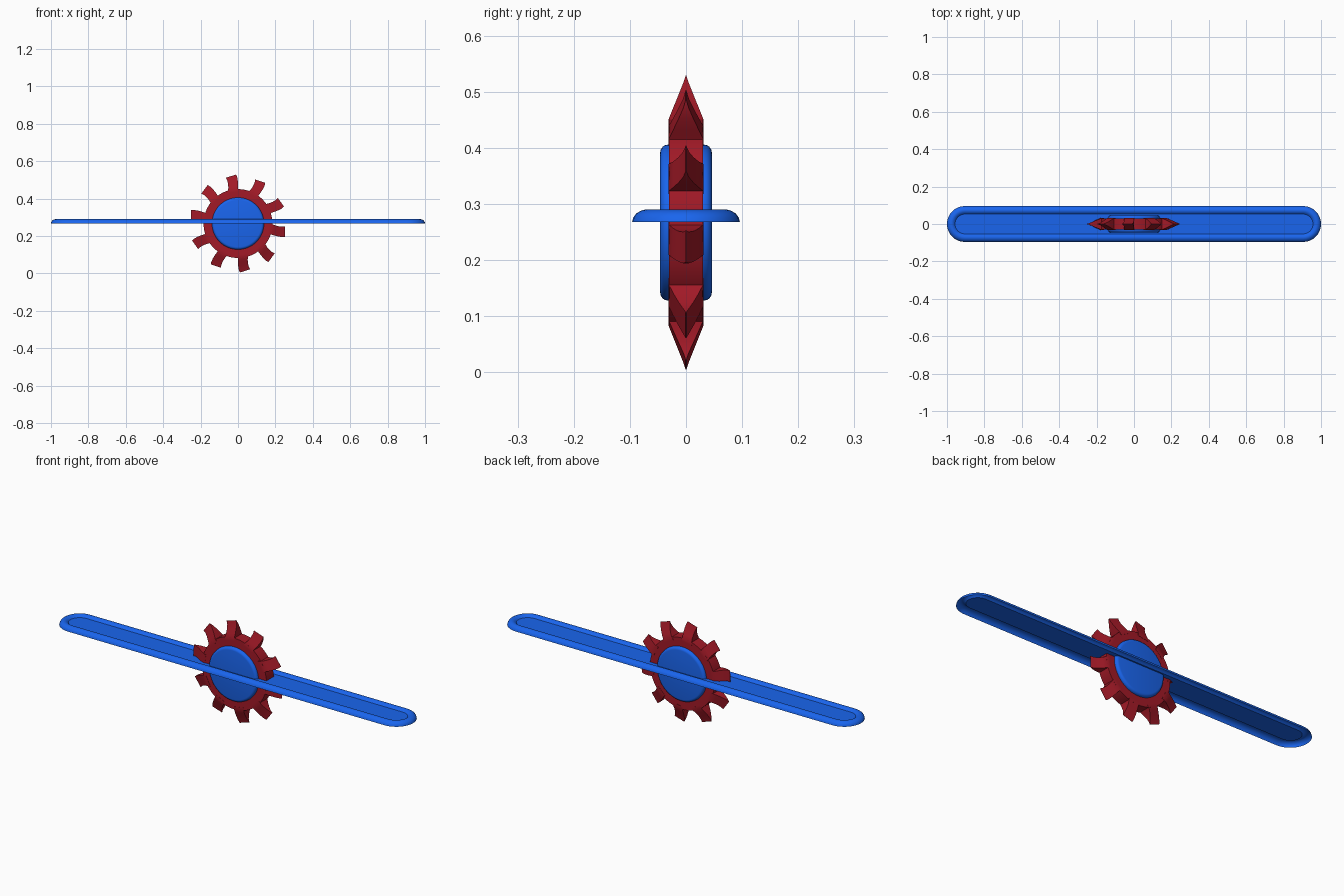
import bpy, bmesh
from math import sin, cos, pi, radians

if "Cube" in bpy.data.objects:
    bpy.data.objects.remove(bpy.data.objects["Cube"])

CZ = 0.267


def material(name, color):
    m = bpy.data.materials.new(name)
    m.diffuse_color = color
    m.use_nodes = True
    m.node_tree.nodes["Principled BSDF"].inputs["Base Color"].default_value = m.diffuse_color
    return m


BLUE = material("blue", (0.01, 0.13, 0.85, 1))
RED = material("red", (0.36, 0.01, 0.02, 1))


def finish(name, bm, mat, angle=30):
    bmesh.ops.recalc_face_normals(bm, faces=bm.faces)
    me = bpy.data.meshes.new(name)
    bm.to_mesh(me)
    bm.free()
    ob = bpy.data.objects.new(name, me)
    bpy.context.collection.objects.link(ob)
    me.materials.append(mat)
    bpy.ops.object.select_all(action='DESELECT')
    bpy.context.view_layer.objects.active = ob
    ob.select_set(True)
    bpy.ops.object.shade_smooth_by_angle(angle=radians(angle))
    return ob


def skin(bm, rings, cap_first=True, cap_last=True):
    loops = [[bm.verts.new(p) for p in r] for r in rings]
    n = len(loops[0])
    for a, b in zip(loops, loops[1:]):
        for i in range(n):
            bm.faces.new((a[i], a[(i + 1) % n], b[(i + 1) % n], b[i]))
    if cap_first:
        bm.faces.new(loops[0])
    if cap_last:
        bm.faces.new(loops[-1])


def circle(r, y, n=64):
    return [(r * cos(2 * pi * i / n), y, CZ + r * sin(2 * pi * i / n)) for i in range(n)]


def stadium(r, z, n=16, half=0.904):
    pts = []
    for side in (0, 1):
        for i in range(n + 1):
            a = -pi / 2 + pi * side + pi * i / n
            pts.append((half * (1 - 2 * side) + r * cos(a), r * sin(a), z))
    return pts


# Long bar: half-round rim around a slightly sunken panel, hollow below
bm = bmesh.new()
profile = [(0.096, 0.268), (0.094, 0.276), (0.089, 0.283), (0.081, 0.288),
           (0.074, 0.290), (0.066, 0.289), (0.059, 0.285), (0.053, 0.279)]
skin(bm, [stadium(r, z) for r, z in profile], cap_first=False)
finish("long_bar", bm, BLUE, 40)

# Round hub with softened rims
bm = bmesh.new()
B, R, H = 0.014, 0.139, 0.046
edge = [(R - B + B * cos(a * pi / 8), H - B + B * sin(a * pi / 8)) for a in range(5)]
skin(bm, [circle(r, -y) for r, y in reversed(edge)] + [circle(r, y) for r, y in edge])
finish("hub", bm, BLUE)

# Saw wheel body
bm = bmesh.new()
skin(bm, [circle(0.184, -0.03), circle(0.184, 0.03)])
finish("saw_wheel", bm, RED)

# Ten curved teeth, each thinning to a knife edge at the tip
bm = bmesh.new()
W = 0.031
sections = [(0.170, 89.5, 0.170, 108.5, W), (0.184, 89.8, 0.182, 107, W),
            (0.205, 89.8, 0.200, 105, W * 0.73), (0.228, 90.2, 0.220, 104, W * 0.43),
            (0.248, 91, 0.238, 104, W * 0.17), (0.262, 92.3, 0.253, 104.8, 0.0006)]
for k in range(10):
    rings = []
    for r0, a0, r1, a1, w in sections:
        p, q = [(r * cos(radians(a + 36 * k)), CZ + r * sin(radians(a + 36 * k)))
                for r, a in ((r0, a0), (r1, a1))]
        rings.append([(p[0], -w, p[1]), (q[0], -w, q[1]), (q[0], w, q[1]), (p[0], w, p[1])])
    skin(bm, rings)
finish("saw_teeth", bm, RED)
